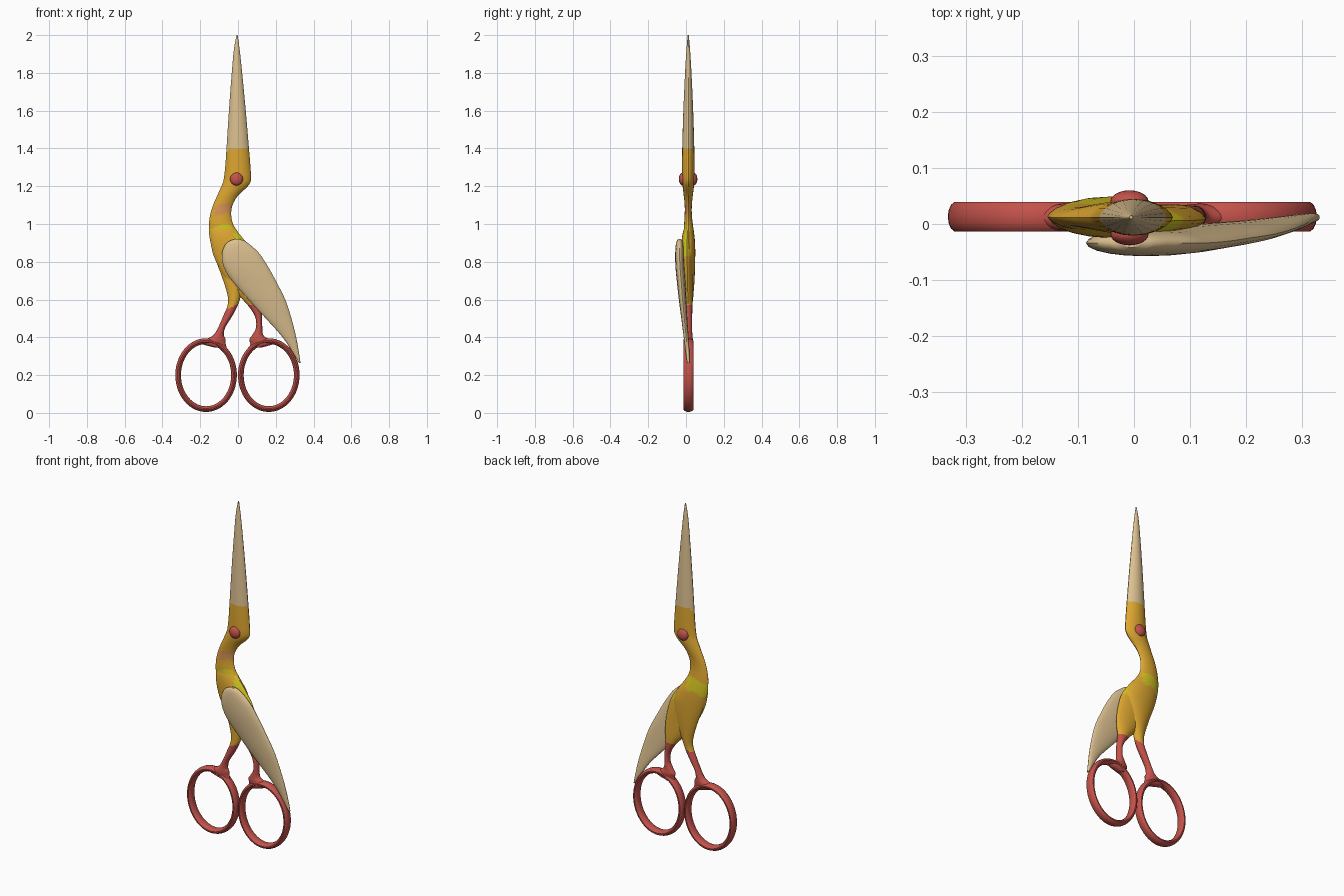
import bpy, bmesh, math

if "Cube" in bpy.data.objects:
    bpy.data.objects.remove(bpy.data.objects["Cube"])

def mat(name, r, g, b):
    m = bpy.data.materials.new(name)
    m.diffuse_color = (r, g, b, 1)
    m.use_nodes = True
    m.node_tree.nodes["Principled BSDF"].inputs["Base Color"].default_value = m.diffuse_color
    return m

TAN = mat("beak tan", .72, .53, .28)
GOLD = mat("gold", .72, .38, .03)
RED = mat("handle red", .55, .085, .07)
LIME = mat("yellow green", .66, .56, .015)
PINK = mat("copper pink", .68, .29, .09)
MATS = [TAN, GOLD, RED, LIME, PINK]

def finish(bm, name, rule, angle=40):
    bmesh.ops.recalc_face_normals(bm, faces=bm.faces)
    for f in bm.faces:
        f.material_index = rule(f.calc_center_median())
    me = bpy.data.meshes.new(name)
    bm.to_mesh(me)
    bm.free()
    for m in MATS:
        me.materials.append(m)
    ob = bpy.data.objects.new(name, me)
    bpy.context.collection.objects.link(ob)
    bpy.ops.object.select_all(action='DESELECT')
    ob.select_set(True)
    bpy.context.view_layer.objects.active = ob
    bpy.ops.object.shade_smooth_by_angle(angle=math.radians(angle))
    return ob

def spline(keys, per):
    """Smooth curve through sections (z, left, right, y centre, half depth)."""
    out = []
    n = len(keys)
    for i in range(n - 1):
        a, b, c, d = (keys[max(0, min(n - 1, i + k))] for k in (-1, 0, 1, 2))
        for s in range(per):
            t = s / per
            row = [b[0] + (c[0] - b[0]) * t]
            h = c[0] - b[0]
            for j in range(1, 5):
                # tangents scaled for uneven spacing in z
                m0 = (c[j] - a[j]) / (c[0] - a[0]) * h
                m1 = (d[j] - b[j]) / (d[0] - b[0]) * h
                row.append((2*t**3 - 3*t**2 + 1) * b[j] + (t**3 - 2*t*t + t) * m0
                           + (3*t*t - 2*t**3) * c[j] + (t**3 - t*t) * m1)
            out.append(row)
    out.append(list(keys[-1]))
    return out

def loft(name, keys, rule, power=1.3, per=6, n=20):
    bm = bmesh.new()
    rings = []
    for z, l, r, y, d in spline(keys, per):
        ring = []
        for k in range(n):
            a = 2 * math.pi * k / n
            s = math.sin(a)
            ring.append(bm.verts.new(((l + r) / 2 + (r - l) / 2 * math.cos(a),
                                      y + d * math.copysign(abs(s) ** power, s), z)))
        rings.append(ring)
    for p, q in zip(rings, rings[1:]):
        for k in range(n):
            bm.faces.new((p[k], p[(k + 1) % n], q[(k + 1) % n], q[k]))
    bm.faces.new(rings[0])
    bm.faces.new(rings[-1])
    return finish(bm, name, rule)

# colour bands by height with slightly wavy borders
def bird_colour(c):
    w = .012 * math.sin(40 * c.x + 1)
    if c.z > 1.4 + w:
        return 0
    if c.z < .565 + w:
        return 2
    if 1.045 < c.z + w < 1.1 and c.x > -.125 and c.y < .012:
        return 4
    if .91 < c.z + w < .99 and c.x < -.03:
        return 3
    return 1

def wing_side_colour(c):
    if c.z < .565:
        return 2
    return 3 if c.z > .83 and c.x > -.02 else 1

Y = .012
# beak, head, neck, body and leg of the left handle
loft("bird_back_half", [
    (2.0, -.008, -.002, Y, .003), (1.93, -.021, .008, Y, .009),
    (1.8, -.033, .022, Y, .017), (1.6, -.048, .041, Y, .026),
    (1.4, -.061, .058, Y, .032), (1.3, -.068, .066, Y, .033),
    (1.23, -.077, .068, Y, .032), (1.2, -.088, .052, Y, .030),
    (1.15, -.11, .0, Y, .024), (1.1, -.132, -.029, Y, .019),
    (1.05, -.147, -.036, Y, .019), (1.0, -.154, -.026, .013, .023),
    (.95, -.153, .005, .015, .028), (.9, -.145, .04, .017, .031),
    (.83, -.126, .065, .018, .031), (.72, -.085, .048, .018, .028),
    (.62, -.055, .016, .015, .024), (.57, -.055, -.001, Y, .022),
    (.52, -.075, -.026, Y, .021), (.45, -.106, -.068, Y, .02),
    (.41, -.132, -.075, Y, .022), (.39, -.168, -.066, Y, .024),
    (.365, -.19, -.065, Y, .024), (.345, -.12, -.06, Y, .02)], bird_colour)

# second body half with the leg of the right handle
loft("bird_front_half", [
    (.99, -.145, -.03, Y, .018), (.95, -.15, .005, .008, .026),
    (.9, -.145, .045, .006, .030), (.83, -.128, .09, .006, .031),
    (.75, -.09, .115, .007, .029), (.68, -.045, .127, .008, .027),
    (.62, .005, .128, .01, .025), (.57, .052, .122, Y, .022),
    (.51, .09, .127, Y, .02), (.45, .095, .129, Y, .02),
    (.41, .074, .135, Y, .022), (.39, .06, .162, Y, .024),
    (.365, .065, .185, Y, .024), (.345, .06, .12, Y, .02)],
    wing_side_colour)

# folded wing on the front
loft("wing", [
    (.92, -.02, .01, -.034, .008), (.91, -.046, .036, -.034, .015),
    (.89, -.068, .064, -.034, .02), (.85, -.084, .108, -.034, .023),
    (.8, -.083, .143, -.033, .024), (.75, -.065, .173, -.03, .024),
    (.7, -.032, .2, -.026, .023), (.6, .055, .25, -.018, .02),
    (.5, .147, .283, -.009, .016), (.4, .236, .308, .001, .013),
    (.3, .302, .326, .01, .009), (.265, .322, .331, .012, .006)],
    lambda c: 0, power=1.0)

# finger rings: oval hoops with a tube deeper in y
for side, cx in (("left", -.169), ("right", .163)):
    bm = bmesh.new()
    N, M = 56, 14
    g = []
    for i in range(N):
        a = 2 * math.pi * i / N
        row = []
        for j in range(M):
            b = 2 * math.pi * j / M
            e = .015 * math.cos(b)
            row.append(bm.verts.new((cx + (.148 + e) * math.cos(a),
                                     .013 + .027 * math.sin(b),
                                     .2 + (.18 + e) * math.sin(a))))
        g.append(row)
    for i in range(N):
        for j in range(M):
            p, q = g[i], g[(i + 1) % N]
            bm.faces.new((p[j], q[j], q[(j + 1) % M], p[(j + 1) % M]))
    finish(bm, side + "_finger_ring", lambda c: 2)

# pivot screw heads that form the eyes
for side, y in (("front", -.018), ("back", .04)):
    bm = bmesh.new()
    bmesh.ops.create_uvsphere(bm, u_segments=24, v_segments=14, radius=1)
    for v in bm.verts:
        v.co = (-.008 + .034 * v.co.x, y + .02 * v.co.y, 1.238 + .034 * v.co.z)
    finish(bm, side + "_eye_screw", lambda c: 2)
